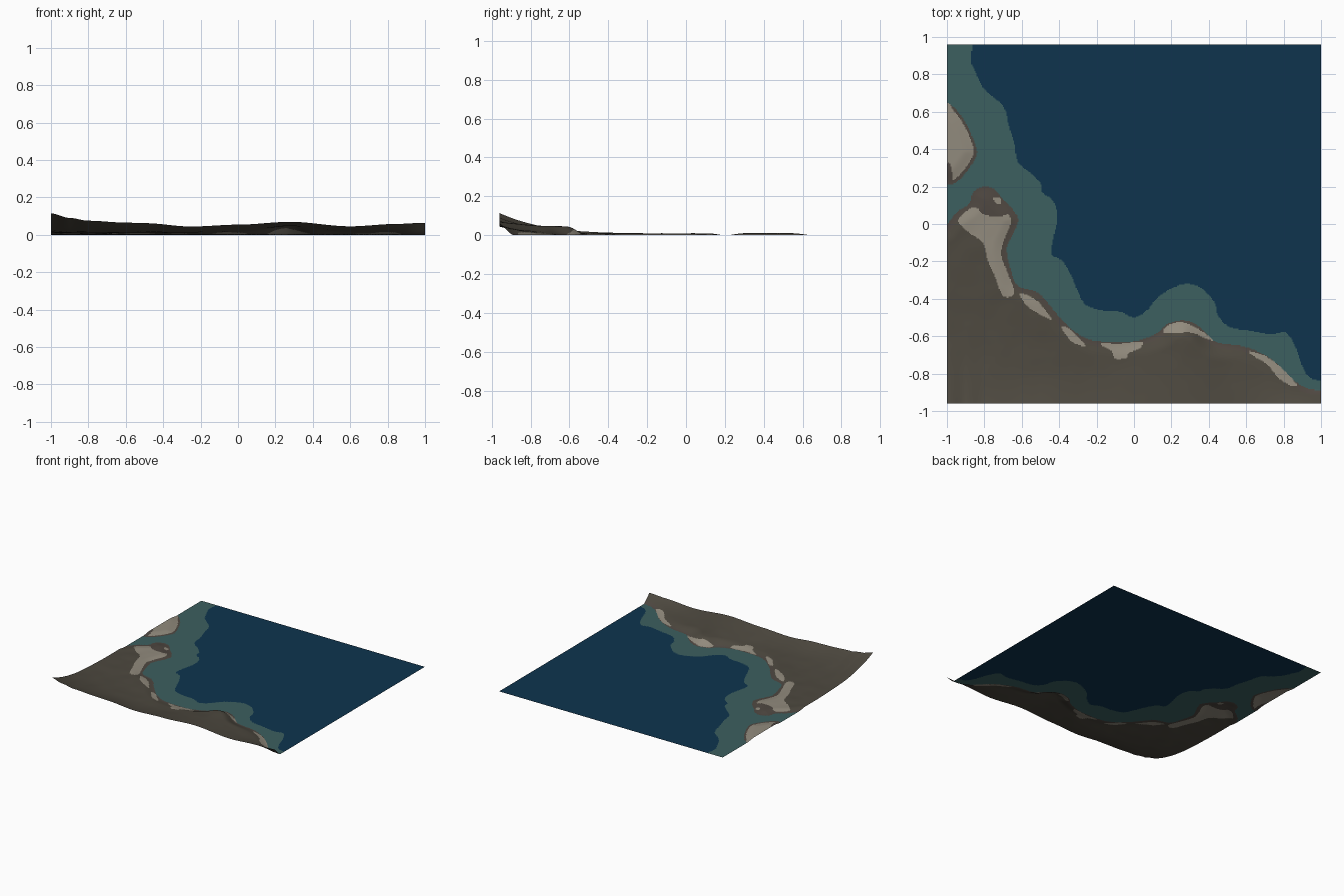
import bpy, bmesh, math
from mathutils import Vector, noise, kdtree

if "Cube" in bpy.data.objects:
    bpy.data.objects.remove(bpy.data.objects["Cube"])

NX, NY, HX, HY = 340, 326, 1.0, 0.96

# ---- outlines seen from above ----
DEEP = [(-.86,1), (-.87,.87), (-.85,.82), (-.80,.72), (-.70,.63), (-.67,.53), (-.64,.43), (-.62,.33),
        (-.55,.27), (-.50,.22), (-.49,.17), (-.43,.12), (-.41,.03), (-.43,-.07), (-.44,-.16), (-.38,-.20),
        (-.33,-.29), (-.30,-.36), (-.26,-.43), (-.18,-.46), (-.07,-.47), (0,-.50), (.07,-.46), (.13,-.39),
        (.21,-.34), (.29,-.32), (.37,-.35), (.43,-.42), (.45,-.49), (.51,-.55), (.62,-.57), (.73,-.59),
        (.81,-.58), (.86,-.65), (.90,-.76), (.94,-.82), (1.01,-.84)]
SHORE = [(-1.01,-.02), (-.95,.06), (-.88,.11), (-.86,.17), (-.80,.20), (-.74,.18), (-.70,.13), (-.65,.08),
         (-.62,.02), (-.65,-.06), (-.68,-.13), (-.66,-.24), (-.62,-.33), (-.51,-.37), (-.43,-.46), (-.37,-.53),
         (-.26,-.61), (-.13,-.63), (.01,-.625), (.12,-.585), (.18,-.535), (.27,-.515), (.35,-.55), (.44,-.63),
         (.59,-.655), (.70,-.70), (.78,-.76), (.86,-.84), (.93,-.88), (1.01,-.89)]
ISLAND = [(-1.01,.66), (-.95,.61), (-.90,.54), (-.85,.43), (-.84,.37), (-.88,.30), (-.93,.24), (-.98,.21),
          (-1.01,.22)]
SANDS = [
    [(-1.01,.645), (-.96,.60), (-.91,.53), (-.865,.43), (-.86,.37), (-.90,.30), (-.95,.245), (-.97,.24),
     (-.975,.29), (-.99,.33), (-1.01,.34)],
    [(-.94,.02), (-.88,.08), (-.84,.085), (-.80,.05), (-.72,.04), (-.67,.05), (-.66,0), (-.69,-.07),
     (-.71,-.16), (-.68,-.25), (-.64,-.37), (-.70,-.385), (-.74,-.29), (-.78,-.20), (-.81,-.10), (-.89,-.04)],
    [(-.75,.14), (-.72,.14), (-.71,.11), (-.74,.11)],
    [(-.61,-.37), (-.52,-.41), (-.44,-.51), (-.49,-.49), (-.57,-.44)],
    [(-.39,-.55), (-.34,-.565), (-.26,-.65), (-.33,-.63)],
    [(-.18,-.64), (-.08,-.64), (.04,-.63), (.03,-.665), (-.03,-.69), (-.04,-.715), (-.10,-.72), (-.12,-.68)],
    [(.17,-.55), (.25,-.525), (.35,-.565), (.43,-.625), (.38,-.61), (.30,-.58), (.17,-.585)],
    [(.62,-.68), (.71,-.71), (.80,-.78), (.87,-.86), (.83,-.86), (.77,-.82), (.71,-.75), (.63,-.70)]]


def spline(pts, closed=False, n=14):
    """Smooth curve through the points."""
    m, out = len(pts), []
    get = (lambda i: pts[i % m]) if closed else (lambda i: pts[max(0, min(m - 1, i))])
    for i in range(m if closed else m - 1):
        a, b, c, d = (Vector(get(i + k)) for k in (-1, 0, 1, 2))
        for s in range(n):
            t = s / n
            out.append(b + (c - a) * t / 2 + (a * 2 - b * 5 + c * 4 - d) * t * t / 2
                       + (b * 3 - a - c * 3 + d) * t ** 3 / 2)
    if not closed:
        out.append(Vector(pts[-1]))
    return out


def scan(poly, y):
    """Intervals of x inside a polygon on one row."""
    xs = []
    for a, b in zip(poly, poly[1:] + poly[:1]):
        if (a.y > y) != (b.y > y):
            xs.append(a.x + (y - a.y) / (b.y - a.y) * (b.x - a.x))
    xs.sort()
    return list(zip(xs[::2], xs[1::2]))


def inside(spans, x):
    return any(a <= x <= b for a, b in spans)


def smooth(t):
    t = max(0, min(1, t))
    return t * t * (3 - 2 * t)


shore, island = spline(SHORE), spline(ISLAND)
corner = lambda *p: [Vector(q) for q in p]
deep_poly = spline(DEEP) + corner((1.1, -.84), (1.1, 1.1), (-.86, 1.1))
land_poly = shore + corner((1.1, -.89), (1.1, -1.1), (-1.1, -1.1), (-1.1, -.02))
sand_polys = [spline(s, True, 8) for s in SANDS]

tree = kdtree.KDTree(len(shore) + len(island))
for k, p in enumerate(shore + island):
    tree.insert((p.x, p.y, 0), k)
tree.balance()

# ---- height rule: ground climbs from the shore to the front edge ----
CREST = [(-1, .114), (-.9, .09), (-.8, .075), (-.6, .065), (-.5, .062), (-.25, .044), (0, .054), (.28, .069),
         (.6, .045), (.85, .058), (1, .064)]


def crest(x):
    for (x0, z0), (x1, z1) in zip(CREST, CREST[1:]):
        if x <= x1:
            return z0 + (z1 - z0) * smooth((x - x0) / (x1 - x0))
    return CREST[-1][1]


def height(x, y, d, on_island):
    beach = .010 * smooth(d / .08)
    if on_island:
        return beach
    s = d / (d + max(y + HY, 0) + 1e-6)
    z = beach * (1 - s) + crest(x) * s ** (3 - 1.7 * smooth((x + .6) / .8))
    z += .034 * math.exp(-((x - .28) / .2) ** 2) * smooth(d / .1) * (1 - s)
    return z + .004 * noise.noise((x * 9, y * 9, 0)) * smooth(d / .15) * (1 - s)


# ---- grid points and face colours ----
X = [-HX + 2 * HX * i / NX for i in range(NX + 1)]
Y = [-HY + 2 * HY * j / NY for j in range(NY + 1)]
pts, dist = [], []
for y in Y:
    main, isl = scan(land_poly, y), scan(island, y)
    for x in X:
        on_isl = inside(isl, x)
        d = tree.find((x, y, 0))[2] if on_isl or inside(main, x) else 0
        dist.append(d)
        pts.append((x, y, max(0, height(x, y, d, on_isl)) if d else 0))

parts = {"deep_water": [], "shallow_shelf": [], "land": []}
for j in range(NY):
    y = (Y[j] + Y[j + 1]) / 2
    deep, main, isl = (scan(p, y) for p in (deep_poly, land_poly, island))
    sand = [s for p in sand_polys for s in scan(p, y)]
    for i in range(NX):
        x, k = (X[i] + X[i + 1]) / 2, j * (NX + 1) + i
        quad = (k, k + 1, k + NX + 2, k + NX + 1)
        if inside(main, x) or inside(isl, x):
            rim = dist[k] < .03 or y > .04
            parts["land"].append((quad, 1 if inside(sand, x) else 2 if rim else 0))
        elif inside(deep, x):
            parts["deep_water"].append((quad, 0))
        else:
            parts["shallow_shelf"].append((quad, 0))


def material(name, rgb):
    m = bpy.data.materials.new(name)
    m.diffuse_color = (*rgb, 1)
    m.use_nodes = True
    m.node_tree.nodes["Principled BSDF"].inputs["Base Color"].default_value = m.diffuse_color
    return m


MATS = {"deep_water": [material("deep_blue", (.0044, .034, .076))],
        "shallow_shelf": [material("shallow_teal", (.045, .115, .115))],
        "land": [material("earth_brown", (.075, .066, .050)), material("pale_sand", (.285, .256, .205)),
                 material("wet_rock", (.078, .064, .053))]}

# ---- one mesh per part ----
for name, faces in parts.items():
    bm, used = bmesh.new(), {}
    for quad, mat in faces:
        for q in quad:
            if q not in used:
                used[q] = bm.verts.new(pts[q])
        f = bm.faces.new([used[q] for q in quad])
        f.material_index, f.smooth = mat, True
    me = bpy.data.meshes.new(name)
    bm.to_mesh(me)
    bm.free()
    for m in MATS[name]:
        me.materials.append(m)
    bpy.context.collection.objects.link(bpy.data.objects.new(name, me))
